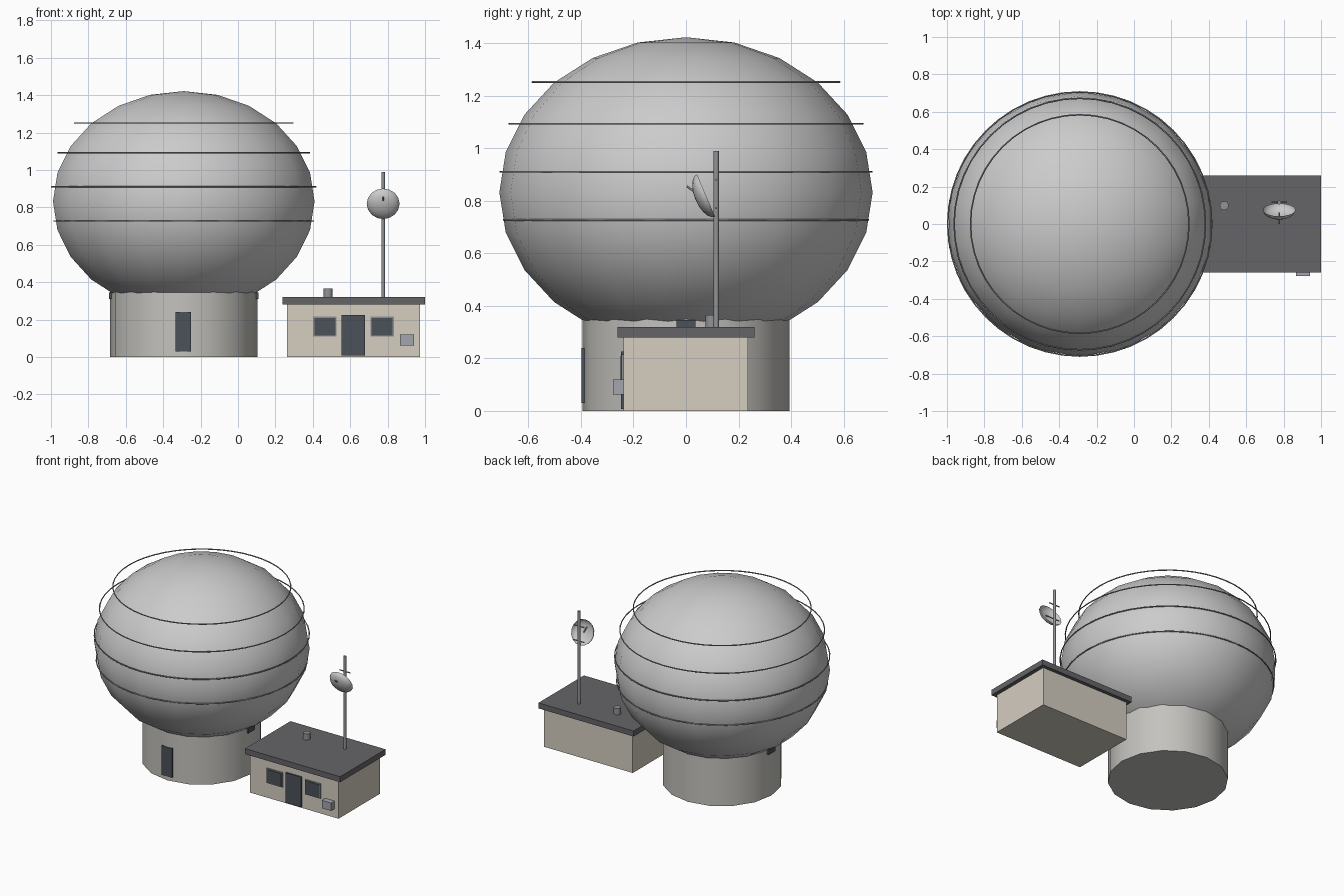
import bpy, bmesh
from math import sin, cos, pi, radians, atan2
from mathutils import Vector

if "Cube" in bpy.data.objects:
    bpy.data.objects.remove(bpy.data.objects["Cube"])

def mat(name, r, g, b):
    m = bpy.data.materials.new(name)
    m.diffuse_color = (r, g, b, 1)
    m.use_nodes = True
    m.node_tree.nodes["Principled BSDF"].inputs["Base Color"].default_value = m.diffuse_color
    return m

SHELL = mat("shell_white", .80, .81, .82)
STONE = mat("pedestal_grey", .55, .54, .51)
WALL = mat("wall_beige", .66, .61, .53)
ROOF = mat("roof_grey", .13, .13, .14)
DARK = mat("dark_panel", .07, .085, .10)
METAL = mat("metal_grey", .28, .29, .30)
BOX = mat("cabinet_grey", .36, .38, .42)

def finish(o, name, m, smooth=None):
    o.name = name
    o.data.materials.append(m)
    if smooth:
        bpy.ops.object.select_all(action='DESELECT')
        o.select_set(True)
        bpy.context.view_layer.objects.active = o
        bpy.ops.object.shade_smooth_by_angle(angle=radians(smooth))
    return o

def box(name, x, y, z, m):
    """Box from (min, max) pairs on each axis."""
    bpy.ops.mesh.primitive_cube_add(size=1, location=[sum(p) / 2 for p in (x, y, z)])
    o = bpy.context.object
    o.scale = [p[1] - p[0] for p in (x, y, z)]
    bpy.ops.object.transform_apply(location=False)
    return finish(o, name, m)

def rod(name, a, b, r, m, n=12):
    """Cylinder between two points."""
    a, b = Vector(a), Vector(b)
    d = b - a
    bpy.ops.mesh.primitive_cylinder_add(vertices=n, radius=r, depth=d.length, location=(a + b) / 2)
    o = bpy.context.object
    o.rotation_euler = d.to_track_quat('Z', 'Y').to_euler()
    return finish(o, name, m, 50)

def lathe(name, profile, n, m, start=pi / 2):
    """Revolve (radius, z) points about z; radius 0 makes a pole."""
    bm = bmesh.new()
    rings = []
    for r, z in profile:
        if r < 1e-5:
            rings.append([bm.verts.new((0, 0, z))] * n)
        else:
            rings.append([bm.verts.new((r * cos(start + 2 * pi * i / n),
                                        r * sin(start + 2 * pi * i / n), z)) for i in range(n)])
    for lo, hi in zip(rings, rings[1:]):
        for i in range(n):
            j = (i + 1) % n
            bm.faces.new(list(dict.fromkeys((lo[i], lo[j], hi[j], hi[i]))))
    me = bpy.data.meshes.new(name)
    bm.to_mesh(me)
    bm.free()
    o = bpy.data.objects.new(name, me)
    bpy.context.collection.objects.link(o)
    return finish(o, name, m, 60)

CX = -.29

# Flattened dome and round pedestal
dome = lathe("dome", [(.71 * cos(radians(a)), .59 * sin(radians(a)))
                      for a in range(-90, 91, 15)], 18, SHELL)
dome.location = (CX, 0, .832)
rod("pedestal", (CX, 0, 0), (CX, 0, .36), .394, STONE, 16)

# Seam rings around the dome
for i, (z, r) in enumerate([(.727, .693), (.91, .706), (1.093, .672), (1.252, .584)]):
    bpy.ops.mesh.primitive_torus_add(major_segments=48, minor_segments=6, major_radius=r,
                                     minor_radius=.004, location=(CX, 0, z))
    finish(bpy.context.object, f"seam_ring_{i + 1}", METAL, 80)

# Pedestal door and side vents
box("pedestal_door", (-.335, -.25), (-.398, -.37), (.03, .24), DARK)
for side, s in (("left", -1), ("right", 1)):
    x = sorted((CX + s * .37, CX + s * .40))
    box(f"pedestal_vent_{side}", x, (-.037, .037), (.31, .346), DARK)

# Equipment hut
box("hut_walls", (.262, .972), (-.238, .235), (0, .28), WALL)
box("hut_roof", (.238, 1.0), (-.26, .26), (.28, .32), ROOF)
box("hut_door", (.553, .68), (-.248, -.23), (.008, .226), DARK)
for i, x in enumerate((.402, .708)):
    box(f"window_frame_{i + 1}", (x, x + .125), (-.246, -.23), (.11, .216), METAL)
    box(f"window_pane_{i + 1}", (x + .006, x + .119), (-.25, -.235), (.116, .21), DARK)
box("utility_cabinet", (.866, .94), (-.277, -.23), (.063, .12), BOX)
rod("roof_vent", (.482, .098, .315), (.482, .098, .366), .024, METAL, 12)

# Mast with crossbars
MX, MY = .776, .115
rod("mast", (MX, MY, .275), (MX, MY, .99), .0105, METAL, 10)
for i, z in enumerate((.772, .88)):
    rod(f"mast_crossbar_{i + 1}", (MX - .042, MY, z), (MX + .042, MY, z), .004, METAL, 8)

# Tilted dish: shallow bowl bulging to the front, with feed rod
dish = lathe("dish", [(.088 * cos(radians(a)), .043 * sin(radians(a)))
                      for a in (0, 18, 36, 54, 72, 90)], 16, SHELL)
dish.location = (MX, .076, .82)
dish.rotation_euler = (pi / 2 + atan2(.39, .92), 0, 0)
rod("dish_feed", (MX, .06, .815), (MX, .003, .855), .004, METAL, 8)
